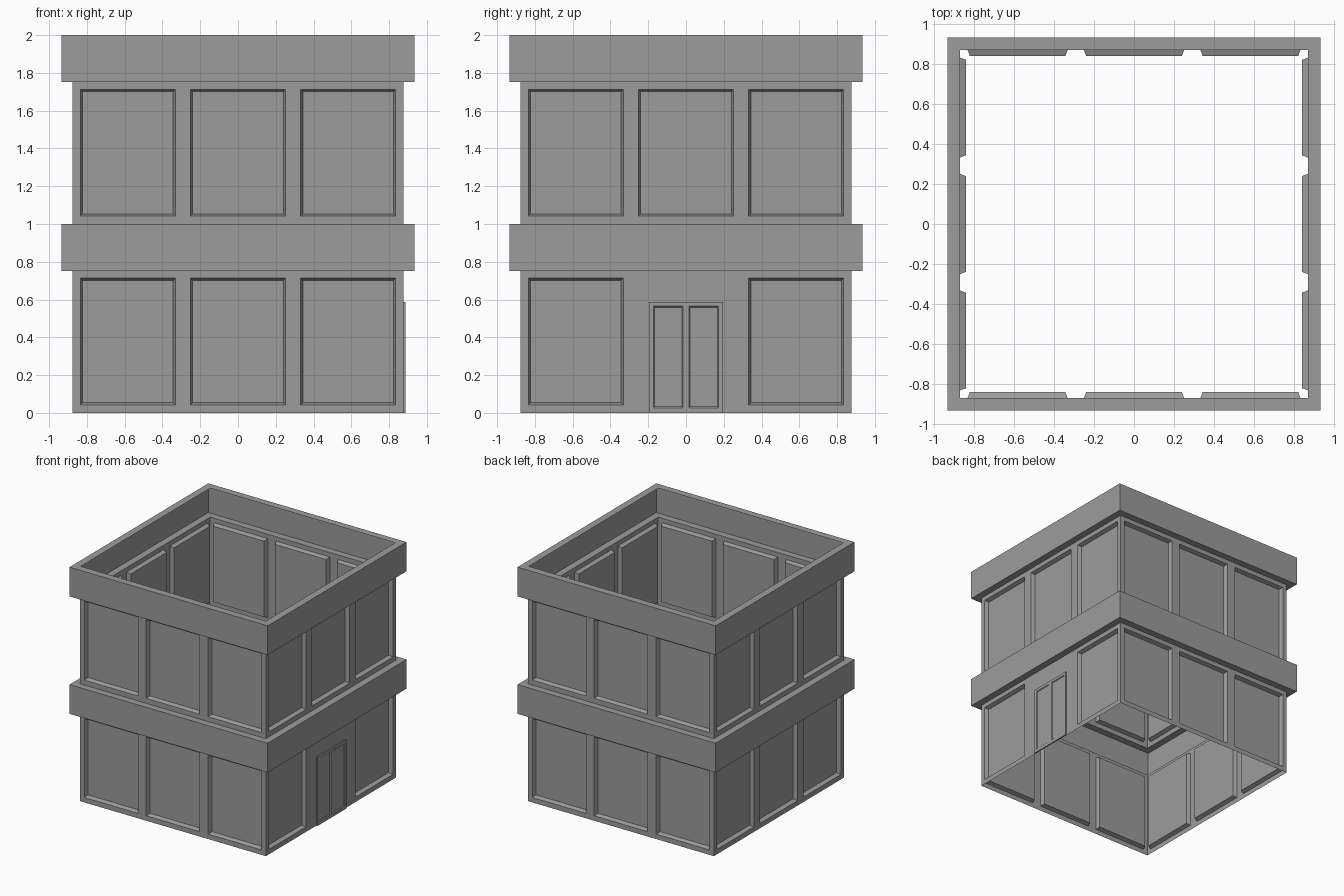
import bpy, bmesh
from math import pi
from mathutils import Matrix

if "Cube" in bpy.data.objects:
    bpy.data.objects.remove(bpy.data.objects["Cube"])

WALL, BAND, RIM = 0.875, 0.934, 0.872

# Darker grey shared by every part
grey = bpy.data.materials.new("dark_grey")
grey.diffuse_color = (0.335, 0.335, 0.335, 1)
grey.use_nodes = True
grey.node_tree.nodes["Principled BSDF"].inputs["Base Color"].default_value = grey.diffuse_color


def finish(bm, name):
    bmesh.ops.remove_doubles(bm, verts=bm.verts, dist=0.0005)
    mesh = bpy.data.meshes.new(name)
    bm.to_mesh(mesh)
    bm.free()
    mesh.materials.append(grey)
    obj = bpy.data.objects.new(name, mesh)
    bpy.context.collection.objects.link(obj)
    return obj


def panel_sheet(bm, xs, zs, y, cells, taper, depth):
    """Gridded sheet facing -y; the listed (column, row) cells are recessed."""
    panels = []
    grid = [[bm.verts.new((x, y, z)) for z in zs] for x in xs]
    for i in range(len(xs) - 1):
        for j in range(len(zs) - 1):
            f = bm.faces.new((grid[i][j], grid[i + 1][j],
                              grid[i + 1][j + 1], grid[i][j + 1]))
            if (i, j) in cells:
                panels.append(f)
    bm.normal_update()
    bmesh.ops.inset_individual(bm, faces=panels, thickness=taper, depth=-depth,
                               use_even_offset=True)


def wall(name, base, angle, columns):
    xs = [-WALL, -0.835, -0.332, -0.252, 0.252, 0.332, 0.835, WALL]
    zs = [base + z for z in (0, 0.042, 0.713, 0.751)]
    bm = bmesh.new()
    panel_sheet(bm, xs, zs, -WALL, [(c, 1) for c in columns], 0.012, 0.033)
    bm.transform(Matrix.Rotation(angle, 4, 'Z'))
    return finish(bm, name)


def band(name, z0, z1, inner_top):
    """Overhanging square band: underside, outer face and top rim."""
    bm = bmesh.new()
    rings = [[bm.verts.new((sx * r, sy * r, z))
              for sx, sy in ((-1, -1), (1, -1), (1, 1), (-1, 1))]
             for r, z in ((WALL, z0), (BAND, z0), (BAND, z1), (inner_top, z1))]
    for a, b in zip(rings, rings[1:]):
        for i in range(4):
            k = (i + 1) % 4
            bm.faces.new((a[i], a[k], b[k], b[i]))
    return finish(bm, name)


# Walls of both storeys; the lower right wall leaves its middle bay plain
for storey, base in (("lower", 0.0), ("upper", 1.0)):
    for k, side in enumerate(("front", "right", "back", "left")):
        bays = (1, 5) if (storey, side) == ("lower", "right") else (1, 3, 5)
        wall(f"{storey}_{side}_wall", base, k * pi / 2, bays)

# Overhanging bands
band("middle_band", 0.751, 1.0, WALL)
band("roof_band", 1.751, 2.0, RIM)

# Double door, slightly proud of the right wall
bm = bmesh.new()
panel_sheet(bm, [-0.196, -0.173, -0.016, 0.016, 0.173, 0.196],
            [0, 0.027, 0.565, 0.588], -0.886, [(1, 1), (3, 1)], 0.006, 0.006)
rim = [e for e in bm.edges if e.is_boundary]
sides = bmesh.ops.extrude_edge_only(bm, edges=rim)["geom"]
for v in sides:
    if isinstance(v, bmesh.types.BMVert):
        v.co.y = -WALL
bmesh.ops.recalc_face_normals(bm, faces=bm.faces)
bm.transform(Matrix.Rotation(pi / 2, 4, 'Z'))
finish(bm, "double_door")
